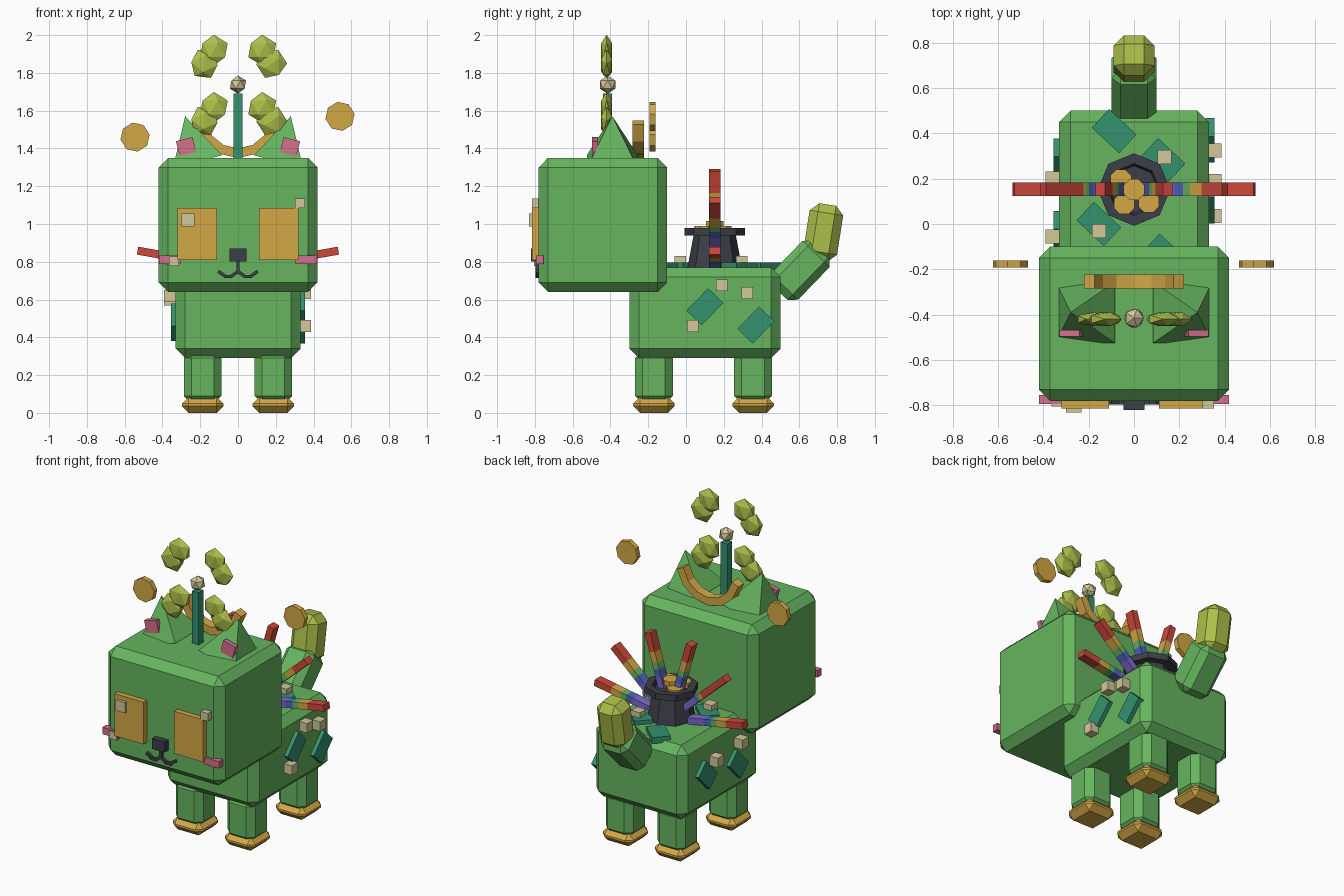
import bpy, bmesh, math
from mathutils import Matrix, Vector

if "Cube" in bpy.data.objects:
    bpy.data.objects.remove(bpy.data.objects["Cube"])


def srgb(c):
    c /= 255
    return c / 12.92 if c < 0.04 else ((c + 0.055) / 1.055) ** 2.4


def material(name, r, g, b):
    m = bpy.data.materials.new(name)
    m.diffuse_color = (srgb(r), srgb(g), srgb(b), 1)
    m.use_nodes = True
    m.node_tree.nodes["Principled BSDF"].inputs["Base Color"].default_value = m.diffuse_color
    return m


GREEN = material("leaf green", 102, 181, 95)
TEAL = material("teal", 52, 146, 110)
LIME = material("lime", 172, 192, 74)
GOLD = material("gold", 212, 168, 70)
PINK = material("pink", 212, 112, 138)
CREAM = material("cream", 210, 200, 155)
DARK = material("charcoal", 60, 63, 72)
RED = material("red", 205, 72, 58)
BLUE = material("blue", 78, 100, 190)
PURPLE = material("purple", 128, 104, 205)


def finish(bm, name, mats, loc=(0, 0, 0), rot=(0, 0, 0)):
    bmesh.ops.recalc_face_normals(bm, faces=bm.faces)
    me = bpy.data.meshes.new(name)
    bm.to_mesh(me)
    bm.free()
    for m in (mats if isinstance(mats, list) else [mats]):
        me.materials.append(m)
    ob = bpy.data.objects.new(name, me)
    ob.location = loc
    ob.rotation_euler = [math.radians(a) for a in rot]
    bpy.context.collection.objects.link(ob)
    return ob


def box(name, loc, size, mat, bevel=0, rot=(0, 0, 0)):
    bm = bmesh.new()
    bmesh.ops.create_cube(bm, size=1, matrix=Matrix.Diagonal((*size, 1)))
    if bevel:
        bmesh.ops.bevel(bm, geom=bm.edges[:], offset=bevel, segments=1,
                        profile=0.5, affect='EDGES')
    return finish(bm, name, mat, loc, rot)


def cone(name, loc, r1, r2, depth, sides, mat, rot=(0, 0, 0), spin=0):
    bm = bmesh.new()
    bmesh.ops.create_cone(bm, cap_ends=True, segments=sides, radius1=r1, radius2=r2, depth=depth,
                          matrix=Matrix.Rotation(math.radians(spin), 4, 'Z'))
    return finish(bm, name, mat, loc, rot)


def ball(name, loc, r, mat, scale=(1, 1, 1), rot=(0, 0, 0)):
    bm = bmesh.new()
    bmesh.ops.create_icosphere(bm, subdivisions=1, radius=r)
    ob = finish(bm, name, mat, loc, rot)
    ob.scale = scale
    return ob


# Head, body and tail
box("head", (0, -0.44, 0.995), (0.84, 0.68, 0.71), GREEN, 0.05)
box("body", (0, 0.10, 0.53), (0.66, 0.80, 0.48), GREEN, 0.05)
box("tail_base", (0, 0.605, 0.755), (0.20, 0.20, 0.32), GREEN, 0.04, (-44, 0, 0))
box("tail_tip", (0, 0.727, 0.955), (0.18, 0.18, 0.30), LIME, 0.045, (-9, 0, 0))

# Legs and feet
for x in (-0.187, 0.187):
    for y in (-0.17, 0.355):
        box("leg", (x, y, 0.19), (0.20, 0.20, 0.28), GREEN, 0.04)
        box("foot", (x, y, 0.0425), (0.22, 0.22, 0.085), GOLD, 0.036)

# Mirrored face parts, ears and leaf puffs
for s in (-1, 1):
    box("eye", (s * 0.215, -0.792, 0.948), (0.21, 0.046, 0.275), GOLD)
    box("cheek", (s * 0.362, -0.775, 0.81), (0.115, 0.04, 0.045), PINK)
    cone("ear", (s * 0.247, -0.39, 1.45), 0.191, 0, 0.25, 4, GREEN, (0, s * 15, 0), 45)
    box("inner_ear", (s * 0.275, -0.482, 1.41), (0.09, 0.03, 0.08), PINK, 0, (0, s * 14, 0))
    for z in (1.848, 1.545):
        ball("leaf_puff_low", (s * 0.178, -0.42, z), 0.082, LIME, (1, 0.42, 1), (0, s * 25, 0))
        ball("leaf_puff_high", (s * 0.128, -0.42, z + 0.072), 0.082, LIME, (1, 0.42, 1))
box("eye_glint_big", (-0.265, -0.815, 1.022), (0.068, 0.035, 0.068), CREAM)
box("eye_glint_small", (0.328, -0.795, 1.11), (0.052, 0.04, 0.052), CREAM)
box("cheek_speck", (-0.338, -0.785, 0.802), (0.052, 0.04, 0.05), CREAM)

# Nose and mouth
box("nose", (0, -0.795, 0.835), (0.092, 0.05, 0.068), DARK)
box("mouth_stem", (0, -0.785, 0.775), (0.018, 0.025, 0.07), DARK)
for s in (-1, 1):
    for x, z, tilt in ((0.02, 0.734, 35), (0.054, 0.722, 0), (0.088, 0.738, -35)):
        box("mouth_curve", (s * x, -0.785, z), (0.042, 0.025, 0.018), DARK, 0, (0, s * tilt, 0))

# Antenna, gold head band and floating coins
box("antenna", (0, -0.415, 1.51), (0.048, 0.048, 0.36), TEAL)
ball("antenna_ball", (0, -0.415, 1.738), 0.048, CREAM)
for i in range(6):
    a = 205 + i * 26
    x, z = math.cos(math.radians(a)), math.sin(math.radians(a))
    box("head_band", (0.195 * x, -0.253, 1.575 + 0.195 * z), (0.05, 0.062, 0.10), GOLD, 0, (0, -a, 0))
for x, z in ((-0.545, 1.46), (0.54, 1.57)):
    cone("floating_coin", (x, -0.177, z), 0.078, 0.078, 0.032, 8, GOLD, (90, 0, 0), 10)

# Teal patches: right side, left side, back
for x, y, z in ((0.336, 0.10, 0.562), (0.336, 0.37, 0.465), (-0.336, 0.28, 0.53), (-0.336, -0.04, 0.48)):
    box("side_patch", (x, y, z), (0.04, 0.165, 0.112), TEAL, 0, (46, 0, 0))
for x, y in ((-0.088, 0.41), (0.128, 0.282), (-0.155, 0.0), (0.135, -0.14)):
    box("back_patch", (x, y, 0.776), (0.165, 0.112, 0.04), TEAL, 0, (0, 0, -43))

# Cream specks
for p in ((0.355, 0.19, 0.675), (0.355, 0.325, 0.635), (0.355, 0.035, 0.46),
          (-0.36, 0.20, 0.60), (-0.36, -0.055, 0.62), (0.135, 0.295, 0.80), (-0.155, -0.03, 0.80)):
    box("speck", p, (0.062, 0.062, 0.062), CREAM)

# Pot: eight-sided profile turned round its axis
bm = bmesh.new()
prof = [(0, 0.76), (0.146, 0.76), (0.112, 0.94), (0.16, 0.94), (0.16, 0.98),
        (0.115, 0.98), (0.105, 0.95), (0, 0.95)]
vs = [bm.verts.new((0, r, z)) for r, z in prof]
es = [bm.edges.new(p) for p in zip(vs, vs[1:])]
bmesh.ops.spin(bm, geom=vs + es, axis=(0, 0, 1), cent=(0, 0, 0), angle=math.tau, steps=8)
bmesh.ops.remove_doubles(bm, verts=bm.verts, dist=0.0005)
finish(bm, "pot", DARK, (0, 0.152, 0))
for x, y, z in ((-0.058, 0.195, 0.975), (-0.043, 0.09, 0.975), (0.065, 0.097, 0.975), (0, 0.152, 1.0)):
    cone("pot_coin", (x, y, z), 0.05, 0.05, 0.03, 8, GOLD, (0, 0, 0), 22.5)

# Rainbow rods: fan of bars, coloured in bands by distance from the centre
for i in range(6):
    angle = 10 + 32 * i
    cuts = [0.26, 0.285, 0.305, 0.32] if i == 4 else [0.26, 0.31, 0.35, 0.42]
    bm = bmesh.new()
    bmesh.ops.create_cube(bm, size=1, matrix=Matrix.Translation((0.34, 0, 0))
                          @ Matrix.Diagonal((0.40, 0.06, 0.042, 1)))
    for c in cuts:
        bmesh.ops.bisect_plane(bm, geom=bm.verts[:] + bm.edges[:] + bm.faces[:],
                               plane_co=(c, 0, 0), plane_no=(1, 0, 0))
    for f in bm.faces:
        f.material_index = sum(f.calc_center_median().x > c for c in cuts)
    finish(bm, "rainbow_rod", [PURPLE, BLUE, GREEN, GOLD, RED], (0, 0.153, 0.765), (0, -angle, 0))
